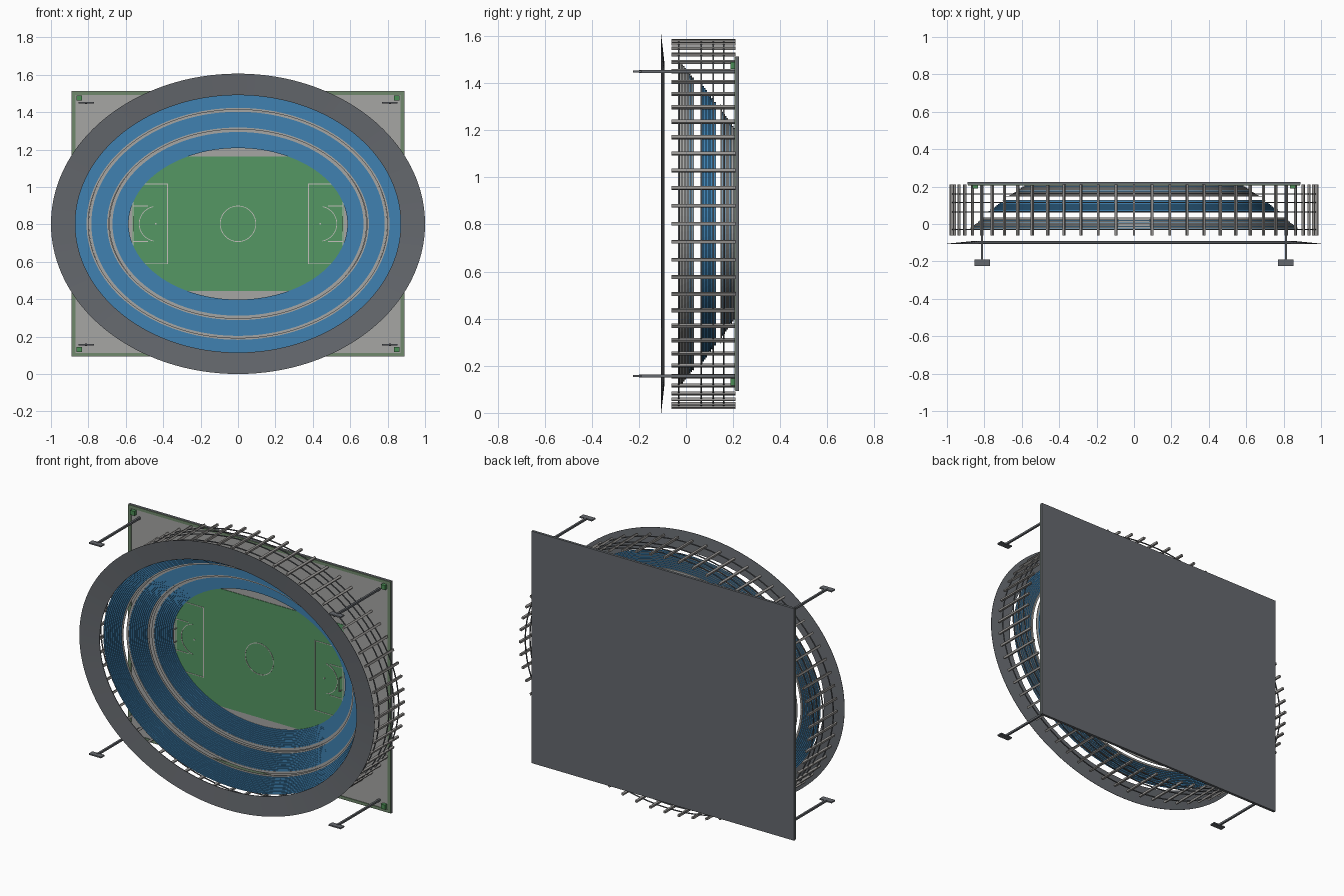
import bpy, bmesh, math
from mathutils import Matrix, Vector

if "Cube" in bpy.data.objects:
    bpy.data.objects.remove(bpy.data.objects["Cube"])

MID = 0.803      # height of the stadium centre
FLOOR = 0.21     # y of the ground surface
SEGS = 128


def material(name, rgb):
    m = bpy.data.materials.new(name)
    m.use_nodes = True
    m.diffuse_color = (*rgb, 1)
    m.node_tree.nodes["Principled BSDF"].inputs["Base Color"].default_value = (*rgb, 1)
    return m


SLATE = material("slate grey", (0.13, 0.14, 0.155))
CONCRETE = material("concrete", (0.38, 0.38, 0.37))
BLUE = material("seat blue", (0.05, 0.22, 0.44))
GRASS = material("grass green", (0.09, 0.31, 0.125))
HEDGE = material("hedge green", (0.16, 0.25, 0.15))
STEEL = material("steel grey", (0.3, 0.29, 0.28))
CHALK = material("chalk white", (0.55, 0.53, 0.5))
BOX_GREEN = material("kiosk green", (0.07, 0.27, 0.09))


def finish(bm, name, *mats):
    me = bpy.data.meshes.new(name)
    bm.to_mesh(me)
    bm.free()
    ob = bpy.data.objects.new(name, me)
    for m in mats:
        me.materials.append(m)
    bpy.context.collection.objects.link(ob)
    return ob


def add_box(bm, x, y, z, angle=0):
    """Box from (min, max) spans, turned about its own y axis."""
    spans = (x, y, z)
    centre = Vector([(a + b) / 2 for a, b in spans])
    size = Matrix.Diagonal([b - a for a, b in spans] + [1])
    bmesh.ops.create_cube(bm, size=1, matrix=Matrix.Translation(centre)
                          @ Matrix.Rotation(angle, 4, 'Y') @ size)


def box(name, x, y, z, mat):
    bm = bmesh.new()
    add_box(bm, x, y, z)
    return finish(bm, name, mat)


def add_ring(bm, profile, closed=False):
    """Sweep (x radius, z radius, y) points around the stadium ellipse."""
    loops = []
    for a, b, y in profile:
        loops.append([bm.verts.new((a * math.cos(t), y, MID + b * math.sin(t)))
                      for t in (math.tau * i / SEGS for i in range(SEGS))])
    pairs = list(zip(loops, loops[1:]))
    if closed:
        pairs.append((loops[-1], loops[0]))
    for p, q in pairs:
        for i in range(SEGS):
            j = (i + 1) % SEGS
            bm.faces.new((p[i], p[j], q[j], q[i]))


def band(bm, a, b, w, y0, y1):
    """Closed ring of rectangular section, w wide inwards."""
    add_ring(bm, [(a, b, y0), (a - w, b - w, y0), (a - w, b - w, y1), (a, b, y1)], True)
    bmesh.ops.recalc_face_normals(bm, faces=bm.faces)


# Ground slab: pale paving in front, dark sides and back
slab = box("ground_slab", (-0.89, 0.89), (FLOOR, 0.225), (MID - 0.71, MID + 0.71), SLATE)
slab.data.materials.append(CONCRETE)
for f in slab.data.polygons:
    f.material_index = int(f.normal.y < -0.5)

# Hedge border round the slab
bm = bmesh.new()
for s in (-1, 1):
    add_box(bm, sorted((s * 0.888, s * 0.87)), (FLOOR - 0.004, FLOOR + 0.001), (MID - 0.708, MID + 0.708))
    add_box(bm, (-0.87, 0.87), (FLOOR - 0.004, FLOOR + 0.001), sorted((MID + s * 0.708, MID + s * 0.69)))
finish(bm, "hedge_border", HEDGE)

# Pitch
box("pitch", (-0.568, 0.568), (FLOOR - 0.003, FLOOR + 0.001), (MID - 0.36, MID + 0.36), GRASS)

# Pitch markings
bm = bmesh.new()
PAINT = (FLOOR - 0.005, FLOOR - 0.002)
W = 0.004


def arc(cx, r, start, sweep, n):
    for i in range(n):
        t = start + sweep * (i + 0.5) / n
        x, z, h = cx + r * math.cos(t), MID + r * math.sin(t), abs(sweep) * r / n / 2
        add_box(bm, (x - W / 2, x + W / 2), PAINT, (z - h, z + h), -t)


def markings(half_width, x_in, x_out, s):
    add_box(bm, sorted((s * x_in, s * (x_in + W))), PAINT, (MID - half_width, MID + half_width))
    for side in (-1, 1):
        z = MID + side * half_width
        add_box(bm, sorted((s * x_in, s * x_out)), PAINT, (z - W / 2, z + W / 2))


arc(0, 0.095, 0, math.tau, 48)
for s in (-1, 1):
    markings(0.213, 0.375, 0.56, s)
    for side in (-1, 1):
        z = MID + side * 0.095
        add_box(bm, sorted((s * 0.48, s * 0.56)), PAINT, (z - W / 2, z + W / 2))
    arc(s * 0.435, 0.093, (0 if s > 0 else math.pi) - 1.4, 2.8, 24)
    add_box(bm, (s * 0.44 - W, s * 0.44 + W), PAINT, (MID - W, MID + W))
    add_box(bm, sorted((s * 0.56, s * (0.56 + W))), PAINT, (MID - 0.35, MID + 0.35))
finish(bm, "pitch_markings", CHALK)

# Goals
for s, side_name in ((1, "left"), (-1, "right")):
    bm = bmesh.new()
    gx = (s * 0.56 - 0.002, s * 0.56 + 0.002)
    for side in (-1, 1):
        z = MID + side * 0.04
        add_box(bm, gx, (FLOOR - 0.03, FLOOR), (z - 0.002, z + 0.002))
    add_box(bm, gx, (FLOOR - 0.034, FLOOR - 0.03), (MID - 0.042, MID + 0.042))
    finish(bm, side_name + "_goal", CHALK)

# Stepped seating tiers: outer radii, inner radii, outer and inner y
TIERS = {
    "upper": (0.89, 0.70, 0.81, 0.62, -0.032, 0.032),
    "middle": (0.785, 0.60, 0.70, 0.515, 0.064, 0.125),
    "lower": (0.672, 0.492, 0.585, 0.405, 0.148, 0.207),
}
ROWS = 10
for name, (a0, b0, a1, b1, y0, y1) in TIERS.items():
    steps = []
    backing = bmesh.new()
    for i in range(ROWS + 1):
        t = i / ROWS
        a, b = a0 + (a1 - a0) * t, b0 + (b1 - b0) * t
        above, here = (y0 + (y1 - y0) * max(0, min(1, k / ROWS)) for k in (i - 1, i))
        if i:
            steps.append((a, b, above))
            add_ring(backing, [(a + 0.0012, b + 0.0012, above + 0.001), (a + 0.0012, b + 0.0012, here)])
        steps.append((a, b, here))
    bm = bmesh.new()
    add_ring(bm, steps)
    finish(bm, name + "_seats", BLUE)
    finish(backing, name + "_riser_backs", BLUE if name == "middle" else CONCRETE)

# Walkways between the tiers
bm = bmesh.new()
band(bm, 0.812, 0.622, 0.012, 0.032, 0.035)
band(bm, 0.799, 0.614, 0.015, 0.062, 0.065)
band(bm, 0.702, 0.517, 0.012, 0.125, 0.128)
band(bm, 0.688, 0.508, 0.017, 0.146, 0.149)
finish(bm, "walkways", CONCRETE)

# Roof ring, sloping gently inwards
bm = bmesh.new()
add_ring(bm, [(1, 0.803, -0.107), (0.87, 0.688, -0.096),
              (0.87, 0.688, -0.092), (1, 0.803, -0.105)], True)
bmesh.ops.recalc_face_normals(bm, faces=bm.faces)
finish(bm, "roof_ring", SLATE)

# Outer frame: posts and hoops
bm = bmesh.new()
POSTS = 64
for i in range(POSTS):
    t = math.tau * i / POSTS
    x, z, h = 0.979 * math.cos(t), MID + 0.779 * math.sin(t), 0.0065
    add_box(bm, (x - h, x + h), (-0.062, FLOOR), (z - h, z + h), -t)
finish(bm, "frame_posts", STEEL)
bm = bmesh.new()
for y in (-0.03, 0.065, 0.115, 0.16):
    band(bm, 0.979, 0.779, 0.005, y - 0.003, y + 0.003)
finish(bm, "frame_hoops", SLATE)

# Floodlights and corner kiosks
for sx, lr in ((1, "left"), (-1, "right")):
    for sz, tb in ((1, "top"), (-1, "bottom")):
        x, z = sx * 0.812, MID + sz * 0.646
        bm = bmesh.new()
        add_box(bm, (x - 0.006, x + 0.006), (-0.2, FLOOR), (z - 0.006, z + 0.006))
        add_box(bm, (x - 0.041, x + 0.041), (-0.225, -0.19), (z - 0.004, z + 0.004))
        finish(bm, f"{tb}_{lr}_floodlight", SLATE)
        x, z = sx * 0.849, MID + sz * 0.672
        box(f"{tb}_{lr}_kiosk", (x - 0.014, x + 0.014), (0.19, FLOOR), (z - 0.014, z + 0.014), BOX_GREEN)
